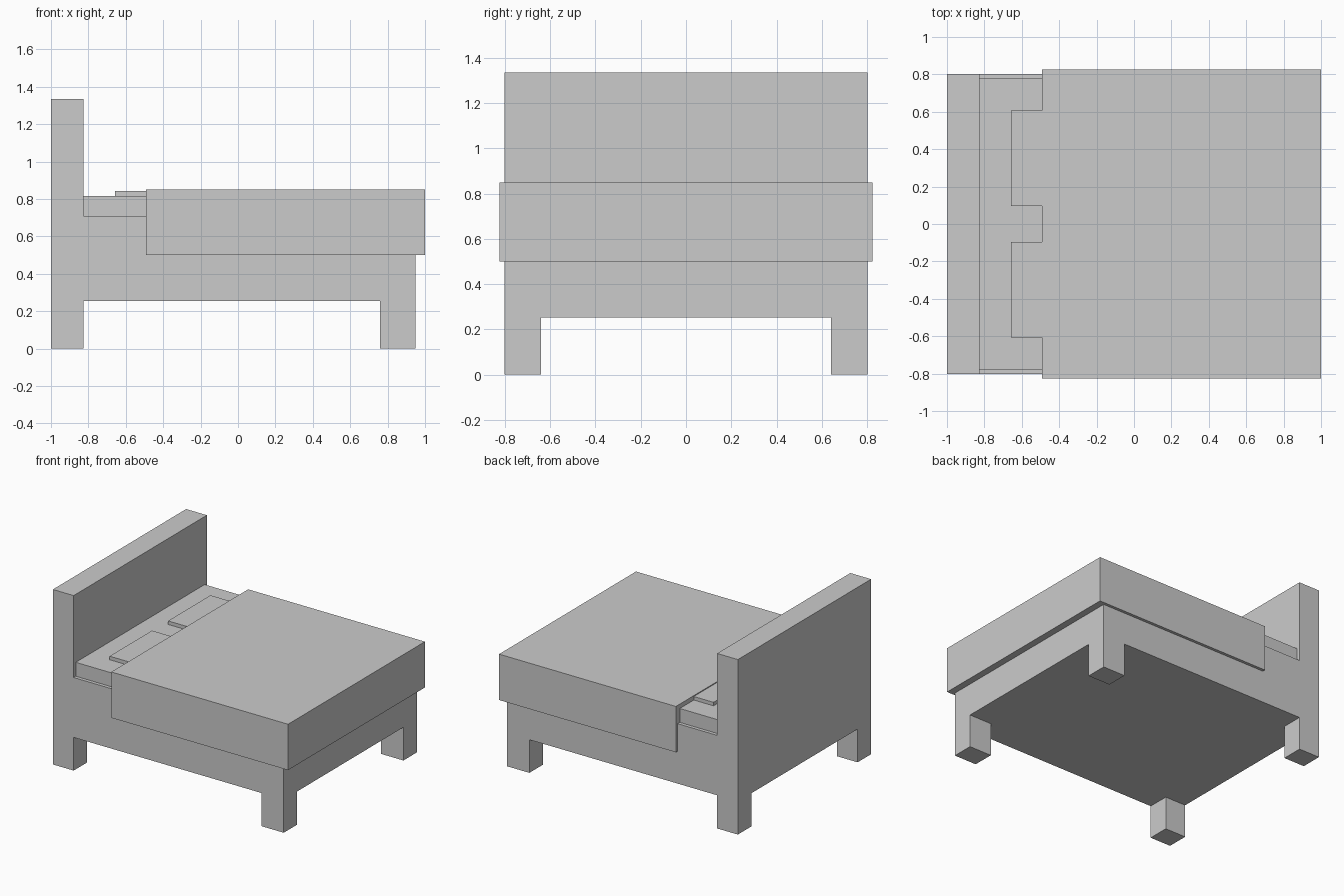
import bpy
import bmesh

if "Cube" in bpy.data.objects:
    bpy.data.objects.remove(bpy.data.objects["Cube"])


def box(name, x, y, z):
    """Box spanning the given (min, max) range on each axis."""
    bm = bmesh.new()
    bmesh.ops.create_cube(bm, size=1)
    for v in bm.verts:
        v.co = [r[0] if c < 0 else r[1] for c, r in zip(v.co, (x, y, z))]
    return finish(name, bm)


def extrude_side_profile(name, points, half_width):
    """Extrude an x-z outline across the width."""
    bm = bmesh.new()
    face = bm.faces.new([bm.verts.new((px, -half_width, pz)) for px, pz in points])
    out = bmesh.ops.extrude_face_region(bm, geom=[face])
    verts = [g for g in out["geom"] if isinstance(g, bmesh.types.BMVert)]
    bmesh.ops.translate(bm, vec=(0, 2 * half_width, 0), verts=verts)
    bmesh.ops.recalc_face_normals(bm, faces=bm.faces)
    return finish(name, bm)


def finish(name, bm):
    mesh = bpy.data.meshes.new(name)
    bm.to_mesh(mesh)
    bm.free()
    obj = bpy.data.objects.new(name, mesh)
    bpy.context.collection.objects.link(obj)
    return obj


# Bed frame: headboard, base and legs from one side outline
frame = extrude_side_profile("bed_frame", [
    (-1, 0), (-0.825, 0), (-0.825, 0.253), (0.76, 0.253), (0.76, 0), (0.948, 0),
    (0.948, 0.71), (-0.825, 0.71), (-0.825, 1.335), (-1, 1.335)], 0.803)

# Opening between the left and right legs
cutter = box("leg_gap_cutter", (-1.2, 1.2), (-0.64, 0.64), (-0.2, 0.253))
cutter.hide_render = True
cut = frame.modifiers.new("leg_gap", "BOOLEAN")
cut.operation = "DIFFERENCE"
cut.solver = "EXACT"
cut.object = cutter
bpy.context.view_layer.objects.active = frame
bpy.ops.object.modifier_apply(modifier=cut.name)
bpy.data.objects.remove(cutter)

# Mattress
box("mattress", (-0.825, 0.93), (-0.777, 0.777), (0.71, 0.816))

# Pillows, tucked under the blanket
for side, y in (("left", (-0.608, -0.097)), ("right", (0.097, 0.608))):
    box(side + "_pillow", (-0.658, -0.35), y, (0.816, 0.843))

# Blanket overhanging the sides and foot
box("blanket", (-0.492, 1), (-0.825, 0.825), (0.5, 0.85))
